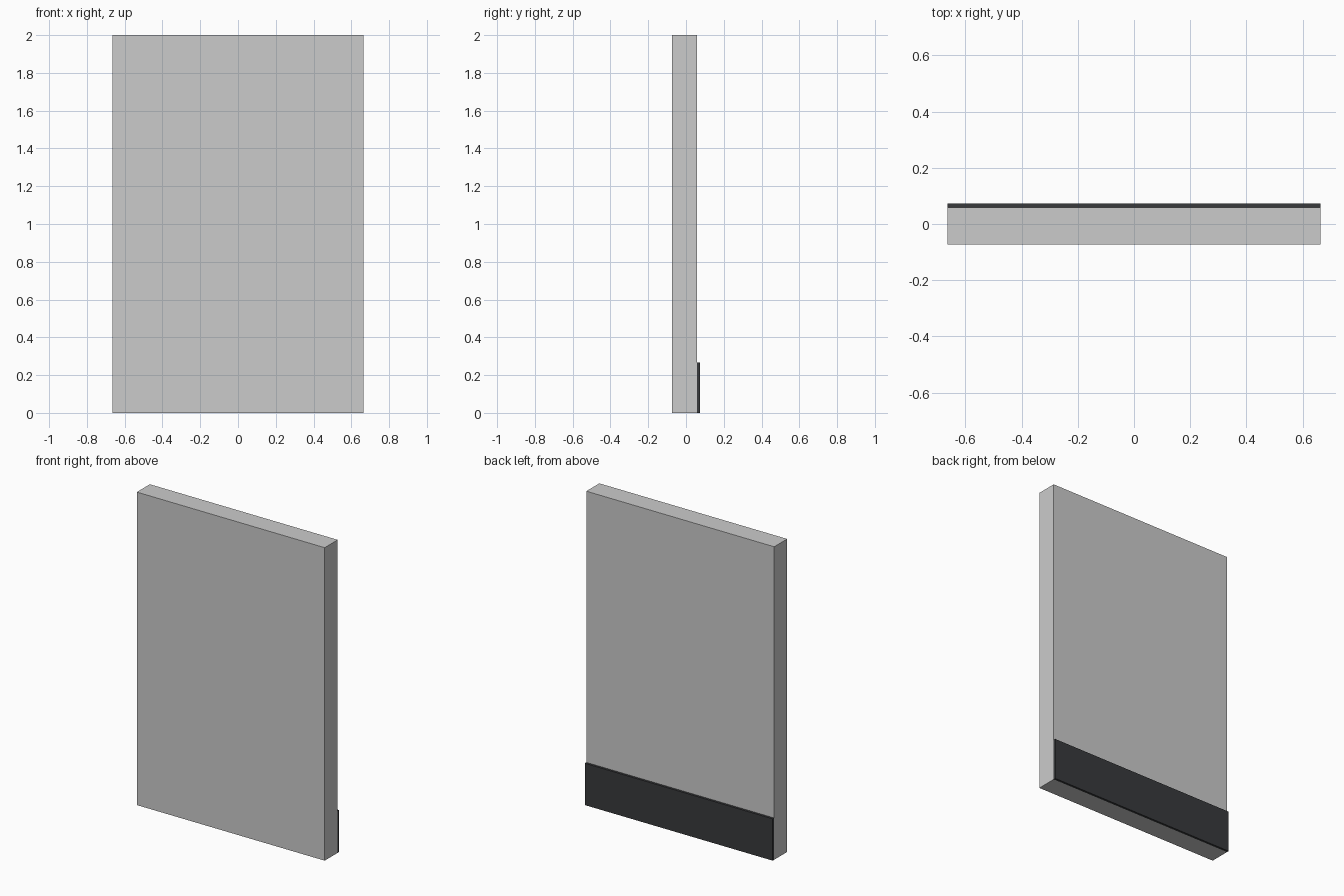
import bpy

if "Cube" in bpy.data.objects:
    bpy.data.objects.remove(bpy.data.objects["Cube"])


def box(name, x, y, z):
    """Box from (min, max) ranges on each axis."""
    bpy.ops.mesh.primitive_cube_add(size=1, location=[(a + b) / 2 for a, b in (x, y, z)])
    obj = bpy.context.object
    obj.name = name
    obj.scale = [b - a for a, b in (x, y, z)]
    bpy.ops.object.transform_apply(location=False, rotation=False, scale=True)
    return obj


HALF_WIDTH = 0.664
HALF_DEPTH = 0.073
BACK = 0.058  # rear face of the wall, where the skirting board starts

# Plain wall panel
box("wall_panel", (-HALF_WIDTH, HALF_WIDTH), (-HALF_DEPTH, BACK), (0, 2))

# Dark skirting board along the foot of the rear face
board = box("skirting_board", (-HALF_WIDTH, HALF_WIDTH), (BACK, HALF_DEPTH), (0, 0.267))
dark = bpy.data.materials.new("dark_grey")
dark.diffuse_color = (0.04, 0.042, 0.045, 1)
dark.use_nodes = True
dark.node_tree.nodes["Principled BSDF"].inputs["Base Color"].default_value = dark.diffuse_color
board.data.materials.append(dark)
